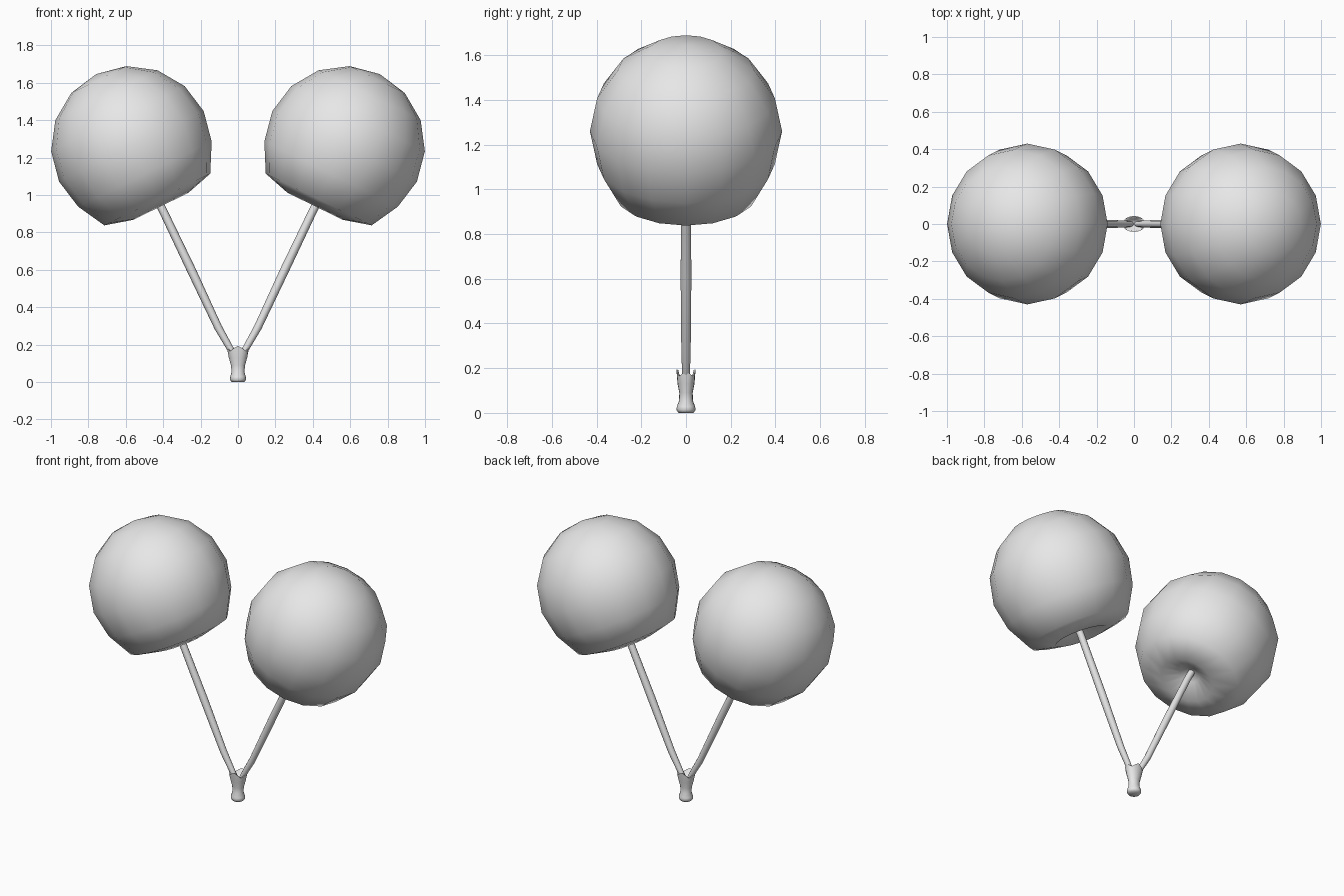
import bpy
import bmesh
from math import sin, cos, pi, radians
from mathutils import Vector, Matrix

cube = bpy.data.objects.get("Cube")
if cube:
    bpy.data.objects.remove(cube, do_unlink=True)

# Single plain grey material
grey = bpy.data.materials.new("light_grey")
grey.use_nodes = True
grey.diffuse_color = (0.8, 0.8, 0.8, 1)
grey.node_tree.nodes["Principled BSDF"].inputs["Base Color"].default_value = (0.8, 0.8, 0.8, 1)


def circle(n, rx, ry, z, wave=None):
    """Horizontal ring of n points; wave(angle) adds to the height."""
    angles = [2 * pi * i / n for i in range(n)]
    return [Vector((rx * cos(a), ry * sin(a), z + (wave(a) if wave else 0))) for a in angles]


def loft(name, rings, matrix=None, sharp=60):
    """Skin a list of rings; a one-point ring closes that end."""
    bm = bmesh.new()
    loops = [[bm.verts.new(p) for p in ring] for ring in rings]
    for a, b in zip(loops, loops[1:]):
        n = max(len(a), len(b))
        for i in range(n):
            j = (i + 1) % n
            quad = [a[i % len(a)], a[j % len(a)], b[j % len(b)], b[i % len(b)]]
            bm.faces.new(list(dict.fromkeys(quad)))
    bmesh.ops.recalc_face_normals(bm, faces=bm.faces)
    if matrix:
        bm.transform(matrix)
    mesh = bpy.data.meshes.new(name)
    bm.to_mesh(mesh)
    bm.free()
    mesh.materials.append(grey)
    obj = bpy.data.objects.new(name, mesh)
    bpy.context.collection.objects.link(obj)
    bpy.ops.object.select_all(action="DESELECT")
    obj.select_set(True)
    bpy.context.view_layer.objects.active = obj
    bpy.ops.object.shade_smooth_by_angle(angle=radians(sharp))
    return obj


TILT = radians(26)
R = 0.43

for side, label in ((1, "left"), (-1, "right")):
    # Round fruit with a dimple where the stem enters
    rings = [[Vector((0, 0, -0.27))], circle(16, 0.06, 0.06, -0.30),
             circle(16, 0.165, 0.165, -0.357), circle(16, 0.315, 0.315, -0.316)]
    for k in range(3, 8):
        t = k * pi / 8
        rings.append(circle(16, R * sin(t), R * sin(t), -R * cos(t)))
    rings.append([Vector((0, 0, R))])
    place = Matrix.Translation((side * 0.57, 0, 1.26)) @ Matrix.Rotation(side * TILT, 4, "Y")
    loft(label + "_fruit", rings, place, 80)

    # Stem with a slight bend near its base: x, z, radius, lean in degrees
    path = [(0.015, 0.13, 0.016, 30), (0.045, 0.185, 0.018, 30), (0.105, 0.29, 0.021, 28),
            (0.25, 0.60, 0.024, 26), (0.41, 0.935, 0.022, 26), (0.455, 1.02, 0.022, 26)]
    tube = [[Vector((path[0][0] * side, 0, path[0][1]))]]
    for x, z, r, lean in path:
        m = Matrix.Translation((side * x, 0, z)) @ Matrix.Rotation(side * radians(lean), 4, "Y")
        tube.append([m @ p for p in circle(8, r, r, 0)])
    tube.append([Vector((path[-1][0] * side, 0, path[-1][1]))])
    loft(label + "_stem", tube)


def rim(a):
    # Rim rises front, back and at the sides, and dips between
    return 0.013 * cos(4 * a) - 0.003 * cos(2 * a)


# Woody end piece: flared foot, narrow waist, hollow cup with a wavy rim
base = [[Vector((0, 0, 0))]]
for rx, ry, z in ((0.034, 0.034, 0), (0.044, 0.043, 0.013), (0.042, 0.041, 0.028),
                  (0.034, 0.031, 0.055), (0.038, 0.030, 0.09), (0.049, 0.038, 0.13)):
    base.append(circle(16, rx, ry, z))
base += [circle(16, 0.060, 0.043, 0.178, rim), circle(16, 0.050, 0.035, 0.176, rim),
         circle(16, 0.034, 0.024, 0.145), [Vector((0, 0, 0.135))]]
loft("stem_base", base)
